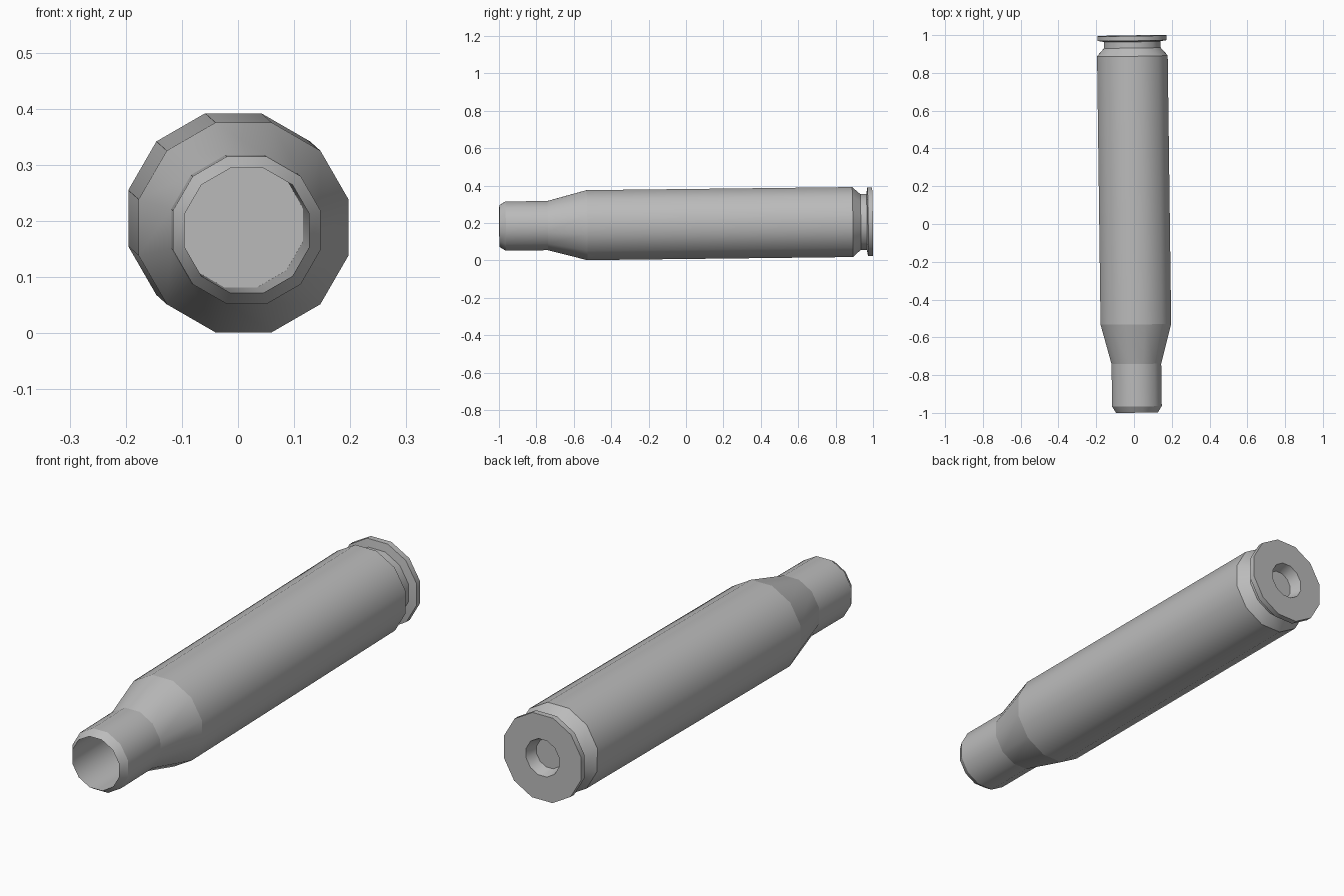
import bpy, bmesh, math
from mathutils import Vector, Matrix

cube = bpy.data.objects.get("Cube")
if cube:
    bpy.data.objects.remove(cube, do_unlink=True)

SIDES = 12
# The case leans very slightly off the y axis
AXIS = Vector((-0.013, 1.0, 0.0116)).normalized()
TILT = Matrix.Translation((0.003, 0, 0.1945)) @ Vector((0, 1, 0)).rotation_difference(AXIS).to_matrix().to_4x4()

grey = bpy.data.materials.new("plain grey")
grey.use_nodes = True
colour = (0.5, 0.5, 0.5, 1)
grey.diffuse_color = colour
grey.node_tree.nodes["Principled BSDF"].inputs["Base Color"].default_value = colour


def lathe(name, profile, cap_start=False, cap_end=False):
    """Turn (y, flat-to-centre radius) points around the case axis."""
    bm = bmesh.new()
    rings = []
    for y, flat in profile:
        r = flat / math.cos(math.pi / SIDES)
        angles = [(i + 0.5) * math.tau / SIDES for i in range(SIDES)]
        rings.append([bm.verts.new((r * math.cos(a), y, r * math.sin(a))) for a in angles])
    for a, b in zip(rings, rings[1:]):
        for i in range(SIDES):
            j = (i + 1) % SIDES
            bm.faces.new((a[i], b[i], b[j], a[j]))
    if cap_start:
        bm.faces.new(rings[0])
    if cap_end:
        bm.faces.new(rings[-1][::-1])
    bmesh.ops.recalc_face_normals(bm, faces=bm.faces)
    # Smooth around the case, crisp between its bands
    for f in bm.faces:
        f.smooth = True
    for ring in rings:
        for i in range(SIDES):
            bm.edges.get((ring[i], ring[(i + 1) % SIDES])).smooth = False
    mesh = bpy.data.meshes.new(name)
    bm.to_mesh(mesh)
    bm.free()
    mesh.materials.append(grey)
    mesh.transform(TILT)
    obj = bpy.data.objects.new(name, mesh)
    bpy.context.collection.objects.link(obj)
    return obj


# Bore floor and wall, mouth, neck, shoulder, body, groove, rim, primer pocket
lathe("cartridge_case", [
    (-0.15, 0.111), (-0.998, 0.111),
    (-0.965, 0.1315), (-0.74, 0.1315),
    (-0.53, 0.187), (0.89, 0.187),
    (0.933, 0.149), (0.966, 0.149),
    (0.972, 0.183), (0.997, 0.183),
    (0.997, 0.078), (0.947, 0.062),
], cap_start=True, cap_end=True)
